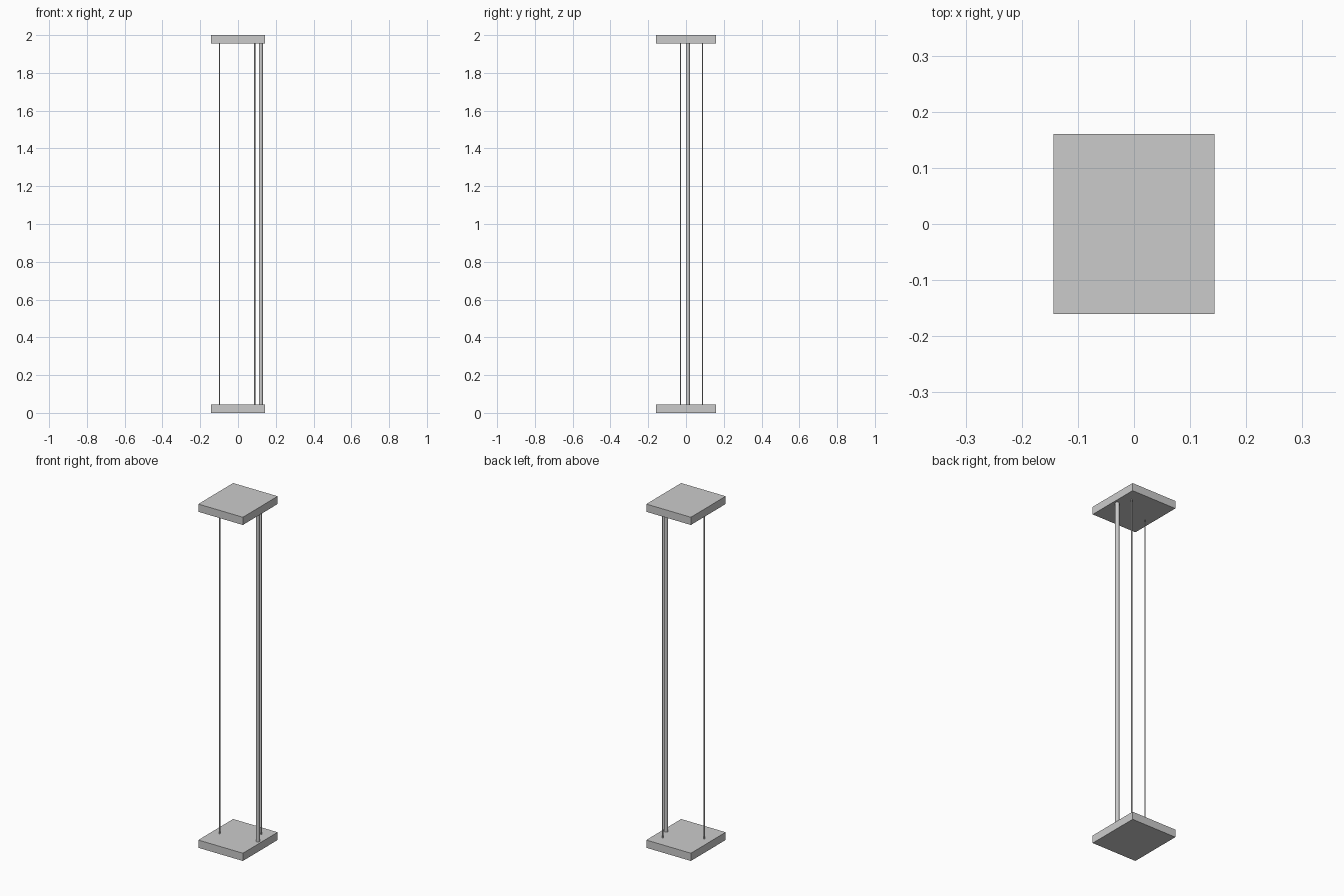
import bpy

cube = bpy.data.objects.get("Cube")
if cube:
    bpy.data.objects.remove(cube, do_unlink=True)


def material(name, value):
    m = bpy.data.materials.new(name)
    m.use_nodes = True
    colour = (value, value, value, 1)
    m.diffuse_color = colour
    m.node_tree.nodes["Principled BSDF"].inputs["Base Color"].default_value = colour
    return m


grey = material("plain grey", 0.6)
HEIGHT, PLATE = 2.0, 0.045


def plate(name, z):
    bpy.ops.mesh.primitive_cube_add(size=1, location=(0, 0, z))
    ob = bpy.context.object
    ob.name = name
    ob.scale = (0.287, 0.32, PLATE)
    bpy.ops.object.transform_apply(location=False, rotation=False, scale=True)
    ob.data.materials.append(grey)


def rod(name, x, y, radius, sides):
    bpy.ops.mesh.primitive_cylinder_add(vertices=sides, radius=radius,
                                        depth=HEIGHT - 2 * PLATE,
                                        location=(x, y, HEIGHT / 2))
    ob = bpy.context.object
    ob.name = name
    ob.data.materials.append(grey)
    bpy.ops.object.shade_smooth_by_angle()


# End plates
plate("bottom_plate", PLATE / 2)
plate("top_plate", HEIGHT - PLATE / 2)

# Thick post and two thin rods between the plates
rod("post", 0.121, 0.01, 0.011, 32)
rod("left_thin_rod", 0.088, 0.087, 0.0035, 16)
rod("right_thin_rod", -0.098, -0.029, 0.0035, 16)
